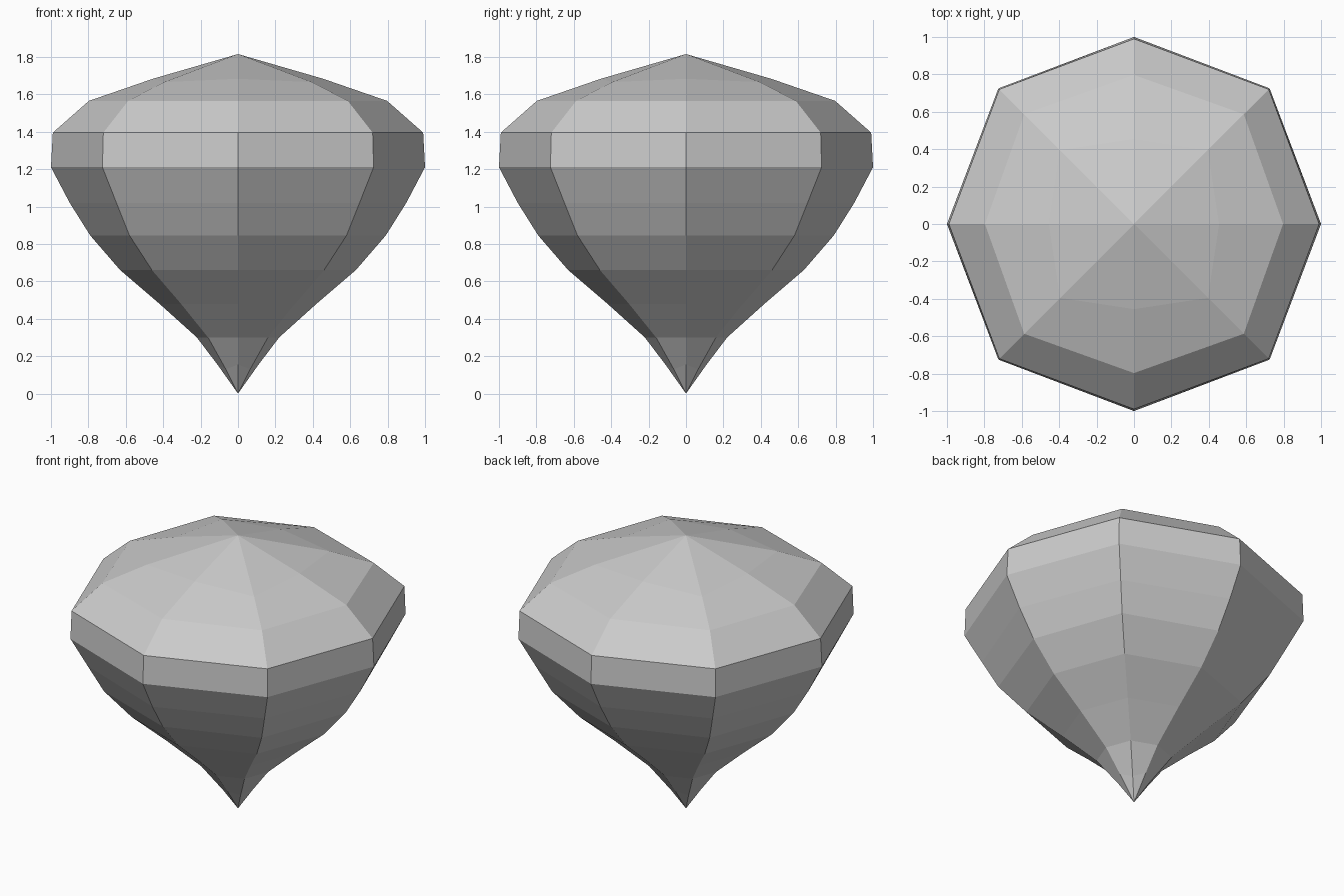
import bpy
import bmesh

if "Cube" in bpy.data.objects:
    bpy.data.objects.remove(bpy.data.objects["Cube"])

# Profile rings: (radius on the axes, x/y of the diagonal corners, z on axes, z on diagonals)
RINGS = [
    (0.11, 0.065, 0.155, 0.13),
    (0.22, 0.16, 0.30, 0.30),
    (0.42, 0.305, 0.48, 0.48),
    (0.63, 0.46, 0.66, 0.66),
    (0.79, 0.58, 0.845, 0.845),
    (0.90, 0.65, 1.02, 1.02),
    (1.00, 0.725, 1.21, 1.21),
    (0.99, 0.72, 1.395, 1.395),
    (0.797, 0.587, 1.565, 1.565),
    (0.455, 0.395, 1.683, 1.665),
]
DIRS = [(1, 0), (1, 1), (0, 1), (-1, 1), (-1, 0), (-1, -1), (0, -1), (1, -1)]


def add_ring(bm, axis_r, diag, z_axis, z_diag):
    verts = []
    for i, (dx, dy) in enumerate(DIRS):
        r, z = (diag, z_diag) if i % 2 else (axis_r, z_axis)
        verts.append(bm.verts.new((dx * r, dy * r, z)))
    return verts


bm = bmesh.new()
rings = [add_ring(bm, *ring) for ring in RINGS]
tip = bm.verts.new((0, 0, 0))
crown = bm.verts.new((0, 0, 1.815))

for i in range(8):
    j = (i + 1) % 8
    # Walls between neighbouring rings
    for low, high in zip(rings, rings[1:]):
        bm.faces.new((low[i], low[j], high[j], high[i]))
    # Pointed tip and shallow crown
    bm.faces.new((tip, rings[0][j], rings[0][i]))
    bm.faces.new((crown, rings[-1][i], rings[-1][j]))

bmesh.ops.recalc_face_normals(bm, faces=bm.faces)
mesh = bpy.data.meshes.new("spinning_top_body")
bm.to_mesh(mesh)
bm.free()
body = bpy.data.objects.new("spinning_top_body", mesh)
bpy.context.collection.objects.link(body)
